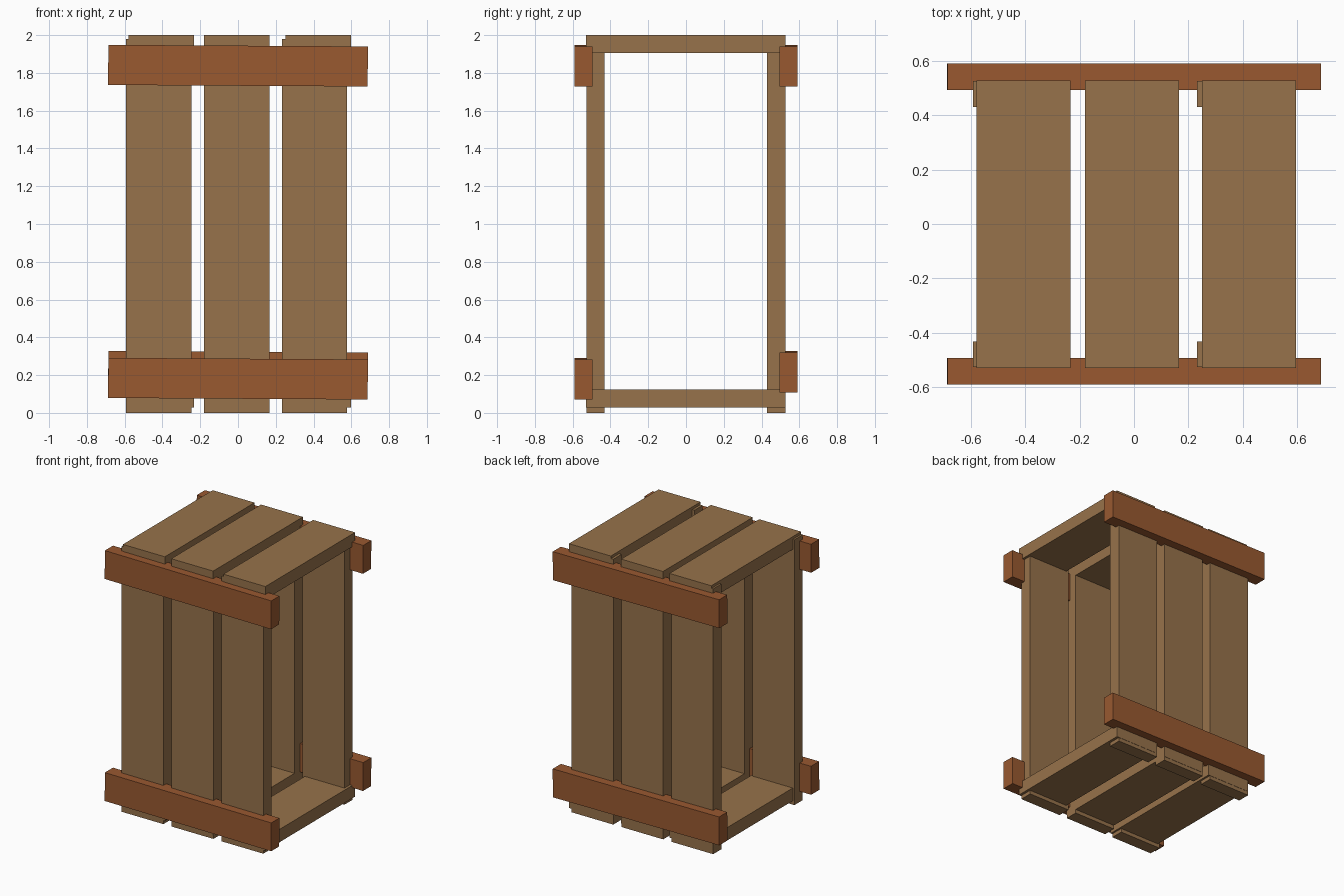
import bpy

if "Cube" in bpy.data.objects:
    bpy.data.objects.remove(bpy.data.objects["Cube"])


def material(name, color):
    m = bpy.data.materials.new(name)
    m.diffuse_color = color
    m.use_nodes = True
    m.node_tree.nodes["Principled BSDF"].inputs["Base Color"].default_value = m.diffuse_color
    return m


slat_wood = material("slat_wood", (0.31, 0.17, 0.07, 1))
rail_wood = material("rail_wood", (0.32, 0.10, 0.03, 1))


def board(name, lo, hi, mat, tilt=0.0):
    """Box between two corners, optionally tilted about y."""
    centre = [(a + b) / 2 for a, b in zip(lo, hi)]
    bpy.ops.mesh.primitive_cube_add(size=1, location=centre, rotation=(0, tilt, 0))
    ob = bpy.context.object
    ob.name = name
    ob.scale = [b - a for a, b in zip(lo, hi)]
    bpy.ops.object.transform_apply(location=False, rotation=False, scale=True)
    ob.data.materials.append(mat)


# Upright slats, front and back
for i, x in enumerate((-0.593, -0.180, 0.232), 1):
    for side, y0, y1 in (("front", -0.527, -0.432), ("back", 0.430, 0.526)):
        board(f"{side}_slat_{i}", (x, y0, 0.0), (x + 0.346, y1, 1.98), slat_wood)

# Top and bottom slats
for i, x in enumerate((-0.579, -0.180, 0.251), 1):
    for part, z0, z1 in (("top", 1.905, 2.0), ("bottom", 0.028, 0.124)):
        board(f"{part}_slat_{i}", (x, -0.53, z0), (x + 0.346, 0.528, z1), slat_wood)

# Cross rails, nailed on very slightly crooked
for name, side, z in (("front_upper_rail", -1, 1.838), ("back_upper_rail", 1, 1.838),
                      ("front_lower_rail", -1, 0.181), ("back_lower_rail", 1, 0.217)):
    y0, y1 = sorted((side * 0.494, side * 0.59))
    board(name, (-0.687, y0, z - 0.106), (0.687, y1, z + 0.106), rail_wood, 0.006)
